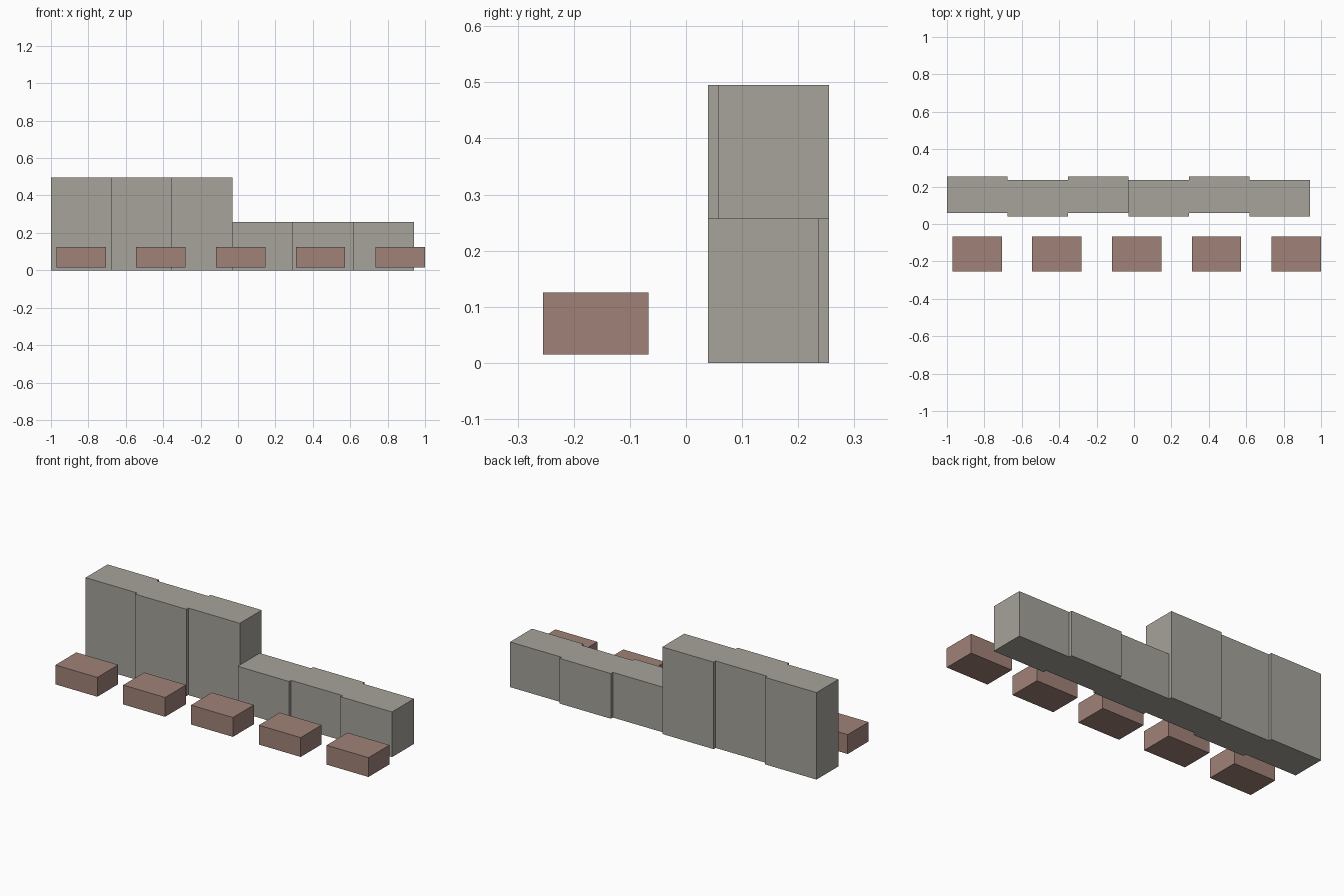
import bpy

if "Cube" in bpy.data.objects:
    bpy.data.objects.remove(bpy.data.objects["Cube"])


def material(name, color):
    mat = bpy.data.materials.new(name)
    mat.diffuse_color = color
    mat.use_nodes = True
    mat.node_tree.nodes["Principled BSDF"].inputs["Base Color"].default_value = mat.diffuse_color
    return mat


def box(name, lo, hi, mat):
    bpy.ops.mesh.primitive_cube_add(size=1, location=[(a + b) / 2 for a, b in zip(lo, hi)])
    ob = bpy.context.object
    ob.name = name
    ob.scale = [b - a for a, b in zip(lo, hi)]
    bpy.ops.object.transform_apply(location=False, rotation=False, scale=True)
    ob.data.materials.append(mat)
    return ob


stone = material("stone", (0.38, 0.366, 0.328, 1))
clay = material("clay", (0.35, 0.223, 0.188, 1))

# Wall: six blocks staggered in depth, three tall then three low
pitch = 0.3237
for i in range(6):
    x = -1 + i * pitch
    y = 0.0575 if i % 2 == 0 else 0.0395
    height = 0.495 if i < 3 else 0.257
    box(f"wall_block_{i + 1}", (x, y, 0), (x + pitch, y + 0.197, height), stone)

# Row of low blocks in front, raised slightly off the ground
for i in range(5):
    x = -0.971 + i * 0.4268
    box(f"front_block_{i + 1}", (x, -0.255, 0.015), (x + 0.264, -0.067, 0.125), clay)
